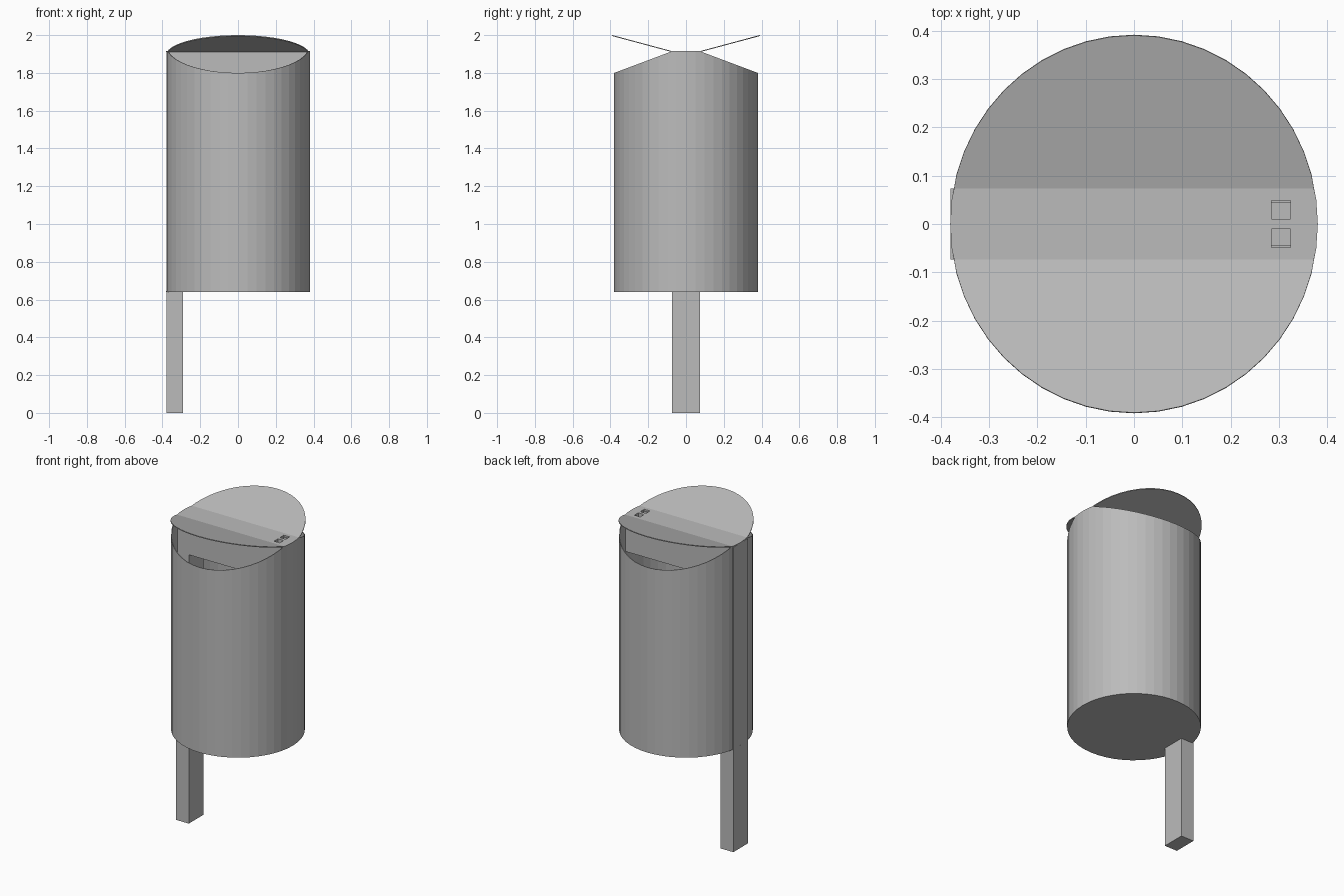
import bpy
import bmesh
from mathutils import Vector

if "Cube" in bpy.data.objects:
    bpy.data.objects.remove(bpy.data.objects["Cube"], do_unlink=True)

FOLD = 0.073      # half width of the post, crossbar and flat lid strip
RADIUS = 0.38
BASE, TOP = 0.64, 1.915

grey = bpy.data.materials.new("grey metal")
grey.use_nodes = True
colour = (0.5, 0.5, 0.5, 1)
grey.diffuse_color = colour
grey.node_tree.nodes["Principled BSDF"].inputs["Base Color"].default_value = colour


def finish(bm, name, thickness=0):
    bmesh.ops.recalc_face_normals(bm, faces=bm.faces)
    mesh = bpy.data.meshes.new(name)
    bm.to_mesh(mesh)
    bm.free()
    obj = bpy.data.objects.new(name, mesh)
    bpy.context.collection.objects.link(obj)
    mesh.materials.append(grey)
    if thickness:
        mod = obj.modifiers.new("sheet thickness", "SOLIDIFY")
        mod.thickness = thickness
        mod.offset = -1
    return obj


def folded_disc(z):
    """Round sheet split along the two fold lines."""
    bm = bmesh.new()
    bmesh.ops.create_circle(bm, cap_ends=True, segments=48, radius=RADIUS)
    for side in (-1, 1):
        bmesh.ops.bisect_plane(bm, geom=bm.verts[:] + bm.edges[:] + bm.faces[:],
                               plane_co=(0, side * FOLD, 0), plane_no=(0, 1, 0))
    for v in bm.verts:
        v.co.z = z
    return bm


def box(name, low, high):
    low, high = Vector(low), Vector(high)
    bm = bmesh.new()
    bmesh.ops.create_cube(bm, size=1)
    for v in bm.verts:
        v.co = (low + high) / 2 + v.co * (high - low)
    return finish(bm, name)


# Open bin with sloping rims and a slot for the post
bm = folded_disc(BASE)
rim_edges = [e for e in bm.edges if e.is_boundary]
walls = bmesh.ops.extrude_edge_only(bm, edges=rim_edges)["geom"]
for v in walls:
    if isinstance(v, bmesh.types.BMVert):
        v.co.z = TOP - max(0, abs(v.co.y) - FOLD) * 0.375
slot = [f for f in walls if isinstance(f, bmesh.types.BMFace)
        and f.calc_center_median().x < 0 and abs(f.calc_center_median().y) < FOLD]
bmesh.ops.delete(bm, geom=slot, context="FACES_ONLY")
finish(bm, "bin_body", 0.004)

# Lid with two raised wings
bm = folded_disc(TOP)
for v in bm.verts:
    v.co.y *= 1 if abs(abs(v.co.y) - FOLD) < 0.001 else 0.39 / RADIUS
    v.co.z += max(0, abs(v.co.y) - FOLD) * 0.268
for f in bm.faces:
    f.normal_update()
lid = finish(bm, "lid", 0.005)

# Post and the crossbar that carries the lid
box("post", (-0.379, -FOLD, 0), (-0.29, FOLD, TOP - 0.005))
crossbar = box("crossbar", (-0.29, -FOLD, 1.685), (0.37, FOLD, TOP - 0.005))

# Two square lock recesses
for side in (-1, 1):
    near, far = sorted((side * 0.01, side * 0.049))
    cutter = box("recess_cutter", (0.284, near, TOP - 0.03), (0.324, far, TOP + 0.03))
    cutter.hide_render = True
    cutter.hide_viewport = True
    for target in (lid, crossbar):
        mod = target.modifiers.new("recess", "BOOLEAN")
        mod.object = cutter
        mod.solver = "EXACT"
    near, far = sorted((side * 0.044, side * 0.049))
    box("recess_ledge", (0.284, near, TOP - 0.03), (0.324, far, TOP - 0.01))
